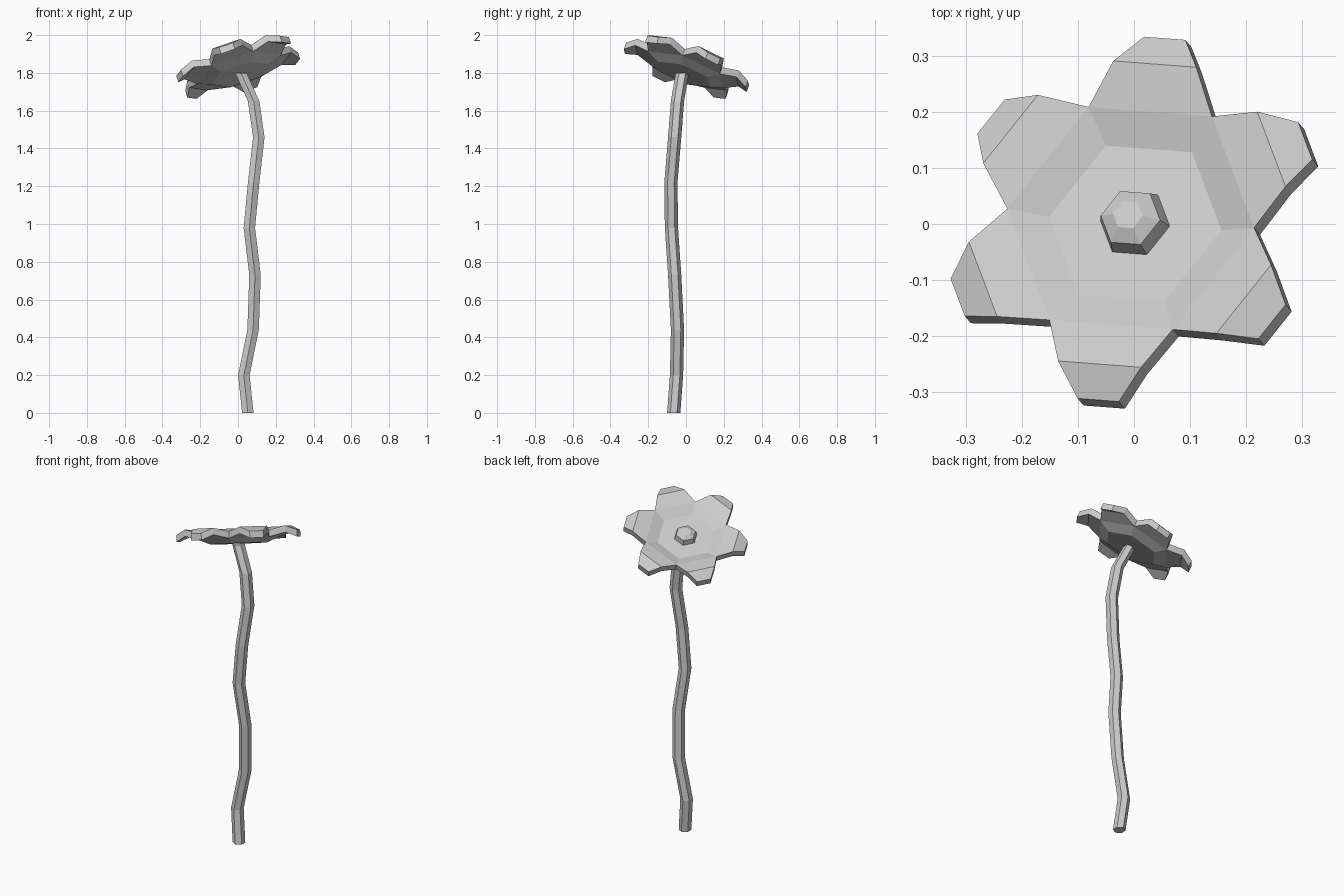
import bpy, bmesh
from math import sin, cos, radians
from mathutils import Vector, Matrix

if "Cube" in bpy.data.objects:
    bpy.data.objects.remove(bpy.data.objects["Cube"])


def finish(bm, name):
    bmesh.ops.recalc_face_normals(bm, faces=bm.faces[:])
    me = bpy.data.meshes.new(name)
    bm.to_mesh(me)
    bm.free()
    ob = bpy.data.objects.new(name, me)
    bpy.context.collection.objects.link(ob)
    return ob


def hex_loft(name, rings, cap_first=True):
    """Join a list of vertex rings into a capped tube."""
    bm = bmesh.new()
    loops = [[bm.verts.new(p) for p in r] for r in rings]
    for a, b in zip(loops, loops[1:]):
        for i in range(len(a)):
            j = (i + 1) % len(a)
            bm.faces.new((a[i], a[j], b[j], b[i]))
    bm.faces.new(loops[0])
    bm.faces.new(loops[-1])
    return finish(bm, name)


# Tilted frame of the blossom
n = Vector((-0.283, 0.333, 0.899)).normalized()
v = Vector((0.762, 0.648, 0)).normalized()
u = n.cross(v)
centre = Vector((0.002, 0.001, 1.826))


def head(r, deg, h):
    a = radians(deg)
    return centre + v * (r * cos(a)) + u * (r * sin(a)) + n * h


# Wavy six-sided stem
path = [(0.052, -0.065, 0), (0.031, -0.05, 0.2), (0.08, -0.045, 0.44),
        (0.09, -0.06, 0.73), (0.06, -0.077, 0.98), (0.083, -0.08, 1.22),
        (0.11, -0.06, 1.46), (0.083, -0.045, 1.65), (0.015, -0.02, 1.80)]
hex_loft("stem", [[Vector(p) + Vector((0.035 * cos(radians(60 * k + 30)),
                                       0.035 * sin(radians(60 * k + 30)), 0))
                   for k in range(6)] for p in path])

# Blossom: dished hexagon with six petals that rise and then droop
START = 12.2
THICK = 0.038
bm = bmesh.new()
layers = []
for off in (0, -THICK):
    V = lambda r, d, h: bm.verts.new(head(r, d, h + off))
    inner = [V(0.163, START + 60 * k, 0) for k in range(6)]
    notch = [V(0.233, START + 60 * k, 0.028) for k in range(6)]
    bm.faces.new(inner)
    rim = []
    for k in range(6):
        j = (k + 1) % 6
        mid = START + 60 * k + 30
        f0, f1 = V(0.295, mid - 15.4, 0.05), V(0.295, mid + 15.4, 0.05)
        t0, t1 = V(0.345, mid - 6.5, 0.023), V(0.345, mid + 6.5, 0.023)
        bm.faces.new((inner[k], inner[j], notch[j], notch[k]))
        bm.faces.new((notch[k], notch[j], f1, f0))
        bm.faces.new((f0, f1, t1, t0))
        rim += [notch[k], f0, t0, t1, f1]
    layers.append(rim)
top, bot = layers
for i in range(len(top)):
    j = (i + 1) % len(top)
    bm.faces.new((top[i], top[j], bot[j], bot[i]))
finish(bm, "petals")

# Faceted flower centre
hex_loft("flower_centre", [[head(r, START + 60 * k, h) for k in range(6)]
                           for r, h in ((0.07, -0.015), (0.056, 0.03), (0.028, 0.046))])
